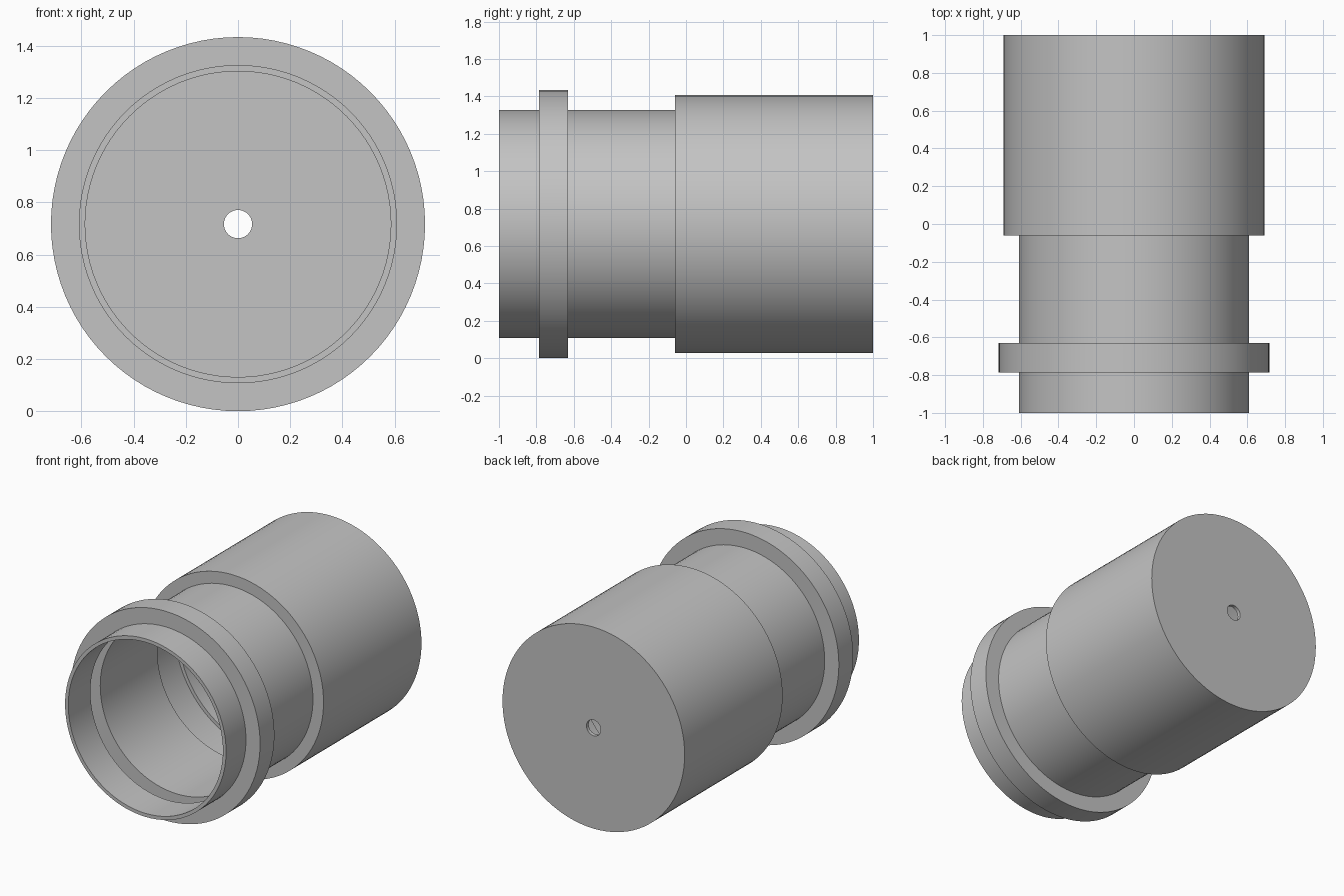
import bpy, bmesh, math
from mathutils import Vector

cube = bpy.data.objects.get("Cube")
if cube:
    bpy.data.objects.remove(cube, do_unlink=True)

SEGMENTS = 96
WALL = 0.024
CENTRE_Z = 0.717
NECK, FLANGE, BODY, HOLE = 0.61, 0.717, 0.69, 0.054

grey = bpy.data.materials.new("plain grey")
grey.use_nodes = True
colour = (0.55, 0.55, 0.55, 1)
grey.diffuse_color = colour
grey.node_tree.nodes["Principled BSDF"].inputs["Base Color"].default_value = colour


def revolve(name, profile):
    """Turn a closed (radius, y) profile around the y axis."""
    bm = bmesh.new()
    verts = [bm.verts.new((r, y, 0)) for r, y in profile]
    edges = [bm.edges.new((v, verts[(i + 1) % len(verts)])) for i, v in enumerate(verts)]
    bmesh.ops.spin(bm, geom=verts + edges, cent=(0, 0, 0), axis=(0, 1, 0),
                   angle=math.tau, steps=SEGMENTS, use_duplicate=False)
    bmesh.ops.remove_doubles(bm, verts=bm.verts[:], dist=0.0002)
    bmesh.ops.recalc_face_normals(bm, faces=bm.faces[:])
    mesh = bpy.data.meshes.new(name)
    bm.to_mesh(mesh)
    bm.free()
    mesh.materials.append(grey)
    obj = bpy.data.objects.new(name, mesh)
    obj.location = Vector((0, 0, CENTRE_Z))
    bpy.context.collection.objects.link(obj)
    bpy.ops.object.select_all(action="DESELECT")
    obj.select_set(True)
    bpy.context.view_layer.objects.active = obj
    bpy.ops.object.shade_smooth_by_angle(angle=math.radians(30))
    return obj


# Outside: open neck, raised flange, wide body, closed back with a small hole
outside = [(NECK, -1), (NECK, -0.785), (FLANGE, -0.785), (FLANGE, -0.63),
           (NECK, -0.63), (NECK, -0.06), (BODY, -0.06), (BODY, 1), (HOLE, 1)]

# Inside: thin wall following the outside, with a shallow step in the body
bore, groove, chamber = NECK - WALL, FLANGE - WALL, BODY - WALL
liner = chamber - WALL
inside = [(HOLE, 1 - WALL), (liner, 1 - WALL), (liner, 0.27), (chamber, 0.27),
          (chamber, WALL - 0.06), (bore, WALL - 0.06), (bore, -0.63 - WALL),
          (groove, -0.63 - WALL), (groove, WALL - 0.785), (bore, WALL - 0.785),
          (bore, -1)]

revolve("stepped_housing", outside + inside)
